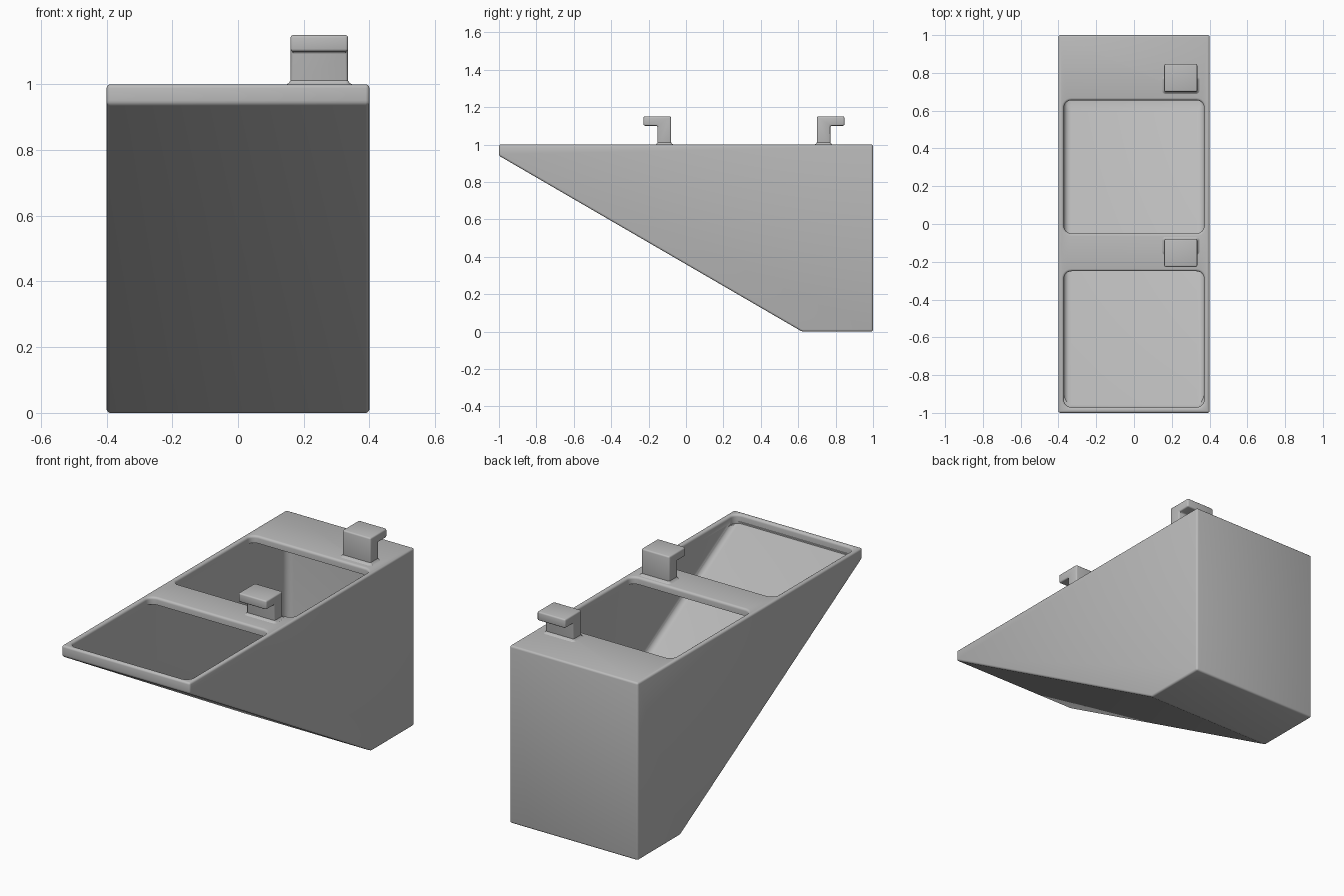
import bpy, bmesh, math

cube = bpy.data.objects.get("Cube")
if cube:
    bpy.data.objects.remove(cube, do_unlink=True)

grey = bpy.data.materials.new("plain_grey")
grey.use_nodes = True
colour = (0.5, 0.5, 0.5, 1)
grey.diffuse_color = colour
grey.node_tree.nodes["Principled BSDF"].inputs["Base Color"].default_value = colour


def finish(name, bm):
    bmesh.ops.recalc_face_normals(bm, faces=bm.faces)
    mesh = bpy.data.meshes.new(name)
    bm.to_mesh(mesh)
    bm.free()
    obj = bpy.data.objects.new(name, mesh)
    mesh.materials.append(grey)
    bpy.context.collection.objects.link(obj)
    return obj


def extrude_profile(name, profile, x0, x1, radius, segments=3, choose=lambda e: True):
    """Extrude a (y, z) profile along x and round the chosen edges."""
    bm = bmesh.new()
    face = bm.faces.new([bm.verts.new((x0, y, z)) for y, z in profile])
    out = bmesh.ops.extrude_face_region(bm, geom=[face])
    for item in out["geom"]:
        if isinstance(item, bmesh.types.BMVert):
            item.co.x = x1
    bmesh.ops.recalc_face_normals(bm, faces=bm.faces)
    edges = [e for e in bm.edges if choose(e)]
    bmesh.ops.bevel(bm, geom=edges, offset=radius, segments=segments,
                    profile=0.5, affect='EDGES', clamp_overlap=True)
    return finish(name, bm)


def loft_rounded(name, x0, x1, y0, y1, radius, levels):
    """Stack rounded rectangles; levels hold (z, outward growth)."""
    bm = bmesh.new()
    rings = []
    for z, grow in levels:
        r = radius + grow
        ring = []
        corners = ((x1, y1, 1, 1), (x0, y1, -1, 1), (x0, y0, -1, -1), (x1, y0, 1, -1))
        for q, (x, y, sx, sy) in enumerate(corners):
            for k in range(7):
                a = math.pi / 2 * (q + k / 6)
                ring.append(bm.verts.new((x - sx * radius + r * math.cos(a),
                                          y - sy * radius + r * math.sin(a), z)))
        rings.append(ring)
    for low, high in zip(rings, rings[1:]):
        for i in range(len(low)):
            j = (i + 1) % len(low)
            bm.faces.new((low[i], low[j], high[j], high[i]))
    bm.faces.new(rings[0][::-1])
    bm.faces.new(rings[-1])
    return finish(name, bm)


def smooth(obj):
    bpy.ops.object.select_all(action='DESELECT')
    obj.select_set(True)
    bpy.context.view_layer.objects.active = obj
    bpy.ops.object.shade_smooth_by_angle(angle=math.radians(32))


def cut(obj, cutter):
    bpy.context.view_layer.objects.active = obj
    mod = obj.modifiers.new("cut", 'BOOLEAN')
    mod.operation = 'DIFFERENCE'
    mod.solver = 'EXACT'
    mod.object = cutter
    bpy.ops.object.modifier_apply(modifier=mod.name)
    bpy.data.objects.remove(cutter, do_unlink=True)


# Wedge-shaped outer body
body = extrude_profile("wedge_bin",
                       [(-1, 0.94), (0.62, 0), (1, 0), (1, 1), (-1, 1)],
                       -0.4, 0.4, 0.011)

# Hollow inside, rounded everywhere below its ceiling
CEILING = 0.96
cavity = extrude_profile("cavity_cutter",
                         [(-0.975, CEILING), (0.628, 0.03), (0.97, 0.03), (0.97, CEILING)],
                         -0.373, 0.373, 0.04, 5,
                         lambda e: min(v.co.z for v in e.verts) < CEILING - 0.01)
cut(body, cavity)

# Two rounded openings with softened rims
R = 0.013
rim = [(1 - R + R * math.sin(t), R * (1 - math.cos(t)))
       for t in (math.pi / 8 * k for k in range(5))]
for y0, y1 in ((-0.97, -0.25), (-0.05, 0.655)):
    opening = loft_rounded("opening_cutter", -0.371, 0.371, y0, y1, 0.04,
                           [(0.95, 0)] + rim + [(1.03, R)])
    cut(body, opening)
smooth(body)

# Two hooks facing opposite ways, each with a flared foot
for name, back, facing in (("front_hook", -0.08, -1), ("rear_hook", 0.70, 1)):
    outline = [(0, 0.985), (0.072, 0.985), (0.072, 1.1), (0.147, 1.1), (0.147, 1.15), (0, 1.15)]
    hook = extrude_profile(name, [(back + facing * d, z) for d, z in outline],
                           0.16, 0.335, 0.008)
    smooth(hook)
    ya, yb = sorted((back, back + facing * 0.072))
    foot = loft_rounded(name + "_foot", 0.16, 0.335, ya, yb, 0.008,
                        [(0.995, 0.012), (1.0, 0.012), (1.004, 0.005), (1.012, 0)])
    smooth(foot)
